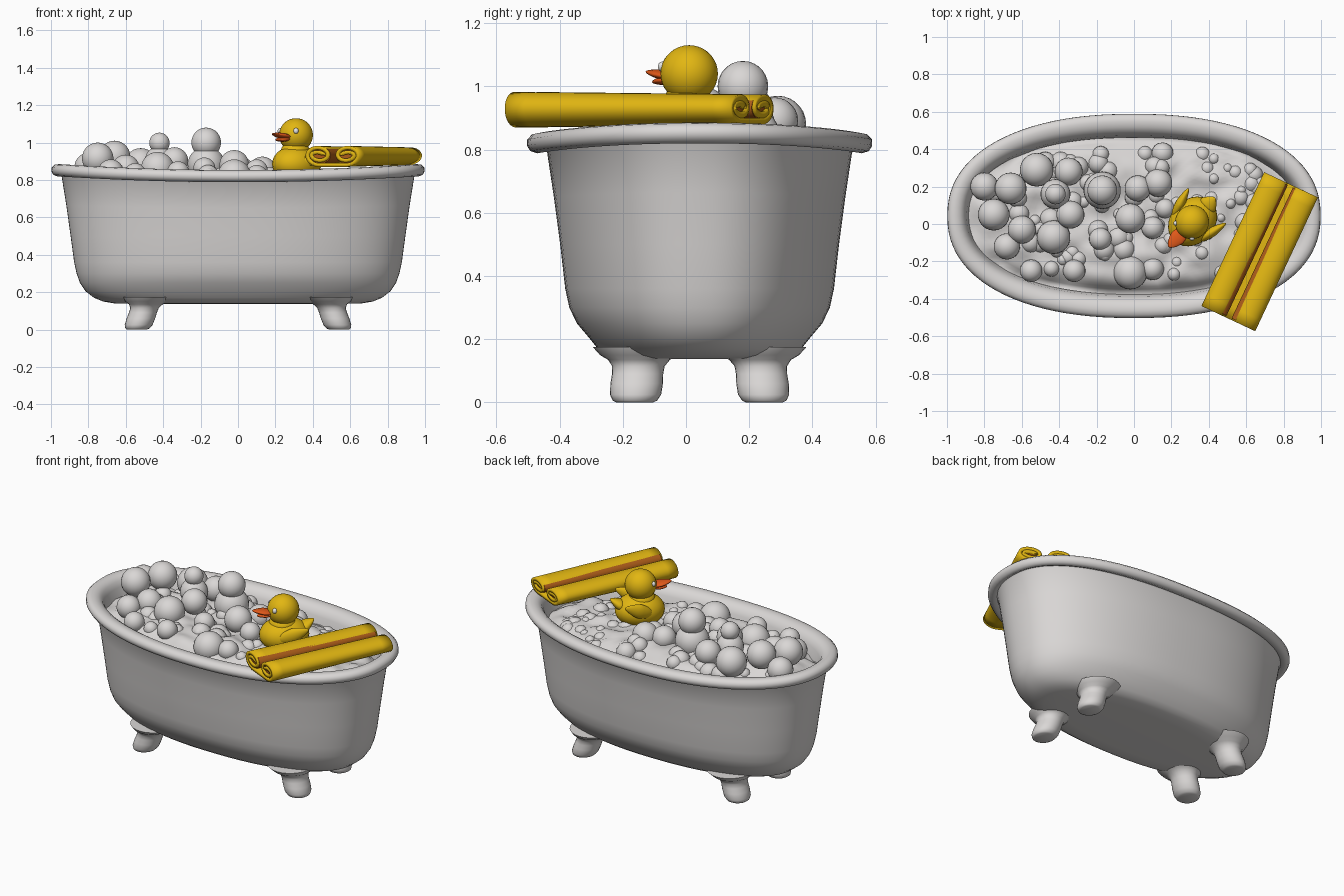
import bpy, bmesh, math, random
from mathutils import Vector, Matrix, noise

if "Cube" in bpy.data.objects:
    bpy.data.objects.remove(bpy.data.objects["Cube"])

random.seed(4)
CY = 0.043  # tub centre in y


def material(name, rgb):
    m = bpy.data.materials.new(name)
    m.diffuse_color = (*rgb, 1)
    m.use_nodes = True
    m.node_tree.nodes["Principled BSDF"].inputs["Base Color"].default_value = m.diffuse_color
    return m


WHITE = material("enamel_white", (0.70, 0.68, 0.67))
YELLOW = material("warm_yellow", (0.76, 0.47, 0.006))
ORANGE = material("beak_orange", (0.75, 0.10, 0.01))
RUST = material("towel_shadow_orange", (0.42, 0.11, 0.01))
EYE = material("eye_white", (0.85, 0.85, 0.83))


def finish(name, bm, mat, angle=60):
    bmesh.ops.recalc_face_normals(bm, faces=bm.faces)
    me = bpy.data.meshes.new(name)
    bm.to_mesh(me)
    bm.free()
    ob = bpy.data.objects.new(name, me)
    bpy.context.collection.objects.link(ob)
    me.materials.append(mat)
    bpy.ops.object.select_all(action='DESELECT')
    ob.select_set(True)
    bpy.context.view_layer.objects.active = ob
    bpy.ops.object.shade_smooth_by_angle(angle=math.radians(angle))
    return ob


def loft(bm, rings, cap_start=True, cap_end=True):
    loops = [[bm.verts.new(p) for p in r] for r in rings]
    n = len(loops[0])
    for a, b in zip(loops, loops[1:]):
        for i in range(n):
            j = (i + 1) % n
            bm.faces.new((a[i], a[j], b[j], b[i]))
    if cap_start:
        bm.faces.new(loops[0])
    if cap_end:
        bm.faces.new(loops[-1])


def oval(hx, hy, n=2.25, count=96):
    pts = []
    for i in range(count):
        a = math.tau * i / count
        c, s = math.cos(a), math.sin(a)
        pts.append((math.copysign(abs(c) ** (2 / n), c) * hx,
                    math.copysign(abs(s) ** (2 / n), s) * hy + CY))
    return pts


# Tub: outer wall, rolled rim, inner wall; the rim rises toward both ends
profile = [(.55, .20, .138), (.66, .265, .14), (.72, .295, .15), (.77, .322, .17), (.815, .35, .205),
           (.845, .388, .25), (.863, .412, .30), (.876, .425, .36), (.895, .441, .5), (.918, .461, .65),
           (.943, .482, .79), (.948, .488, .798), (.968, .513, .788), (.988, .535, .795), (.998, .546, .812),
           (.996, .545, .832), (.98, .53, .848), (.955, .505, .853), (.93, .475, .848), (.91, .45, .832),
           (.895, .43, .80), (.875, .41, .70), (.84, .38, .45), (.72, .29, .25)]
bm = bmesh.new()
loft(bm, [[(x, y, z + .035 * x * x * min(1, max(0, (z - .5) / .3))) for x, y in oval(hx, hy)]
          for hx, hy, z in profile])
finish("bathtub", bm, WHITE)

# Four stubby feet that flare into the tub bottom
foot = [(0, .058), (.006, .07), (.025, .081), (.06, .083), (.09, .081), (.115, .083),
        (.135, .098), (.15, .125), (.175, .15)]
for sx in (-1, 1):
    for sy in (-1, 1):
        bm = bmesh.new()
        rings = []
        for z, r in foot:
            cx, cy = sx * (.54 - .35 * z), CY + sy * (.205 - .1 * z)
            rings.append([(cx + r * .92 * math.cos(math.tau * i / 28), cy + r * math.sin(math.tau * i / 28), z)
                          for i in range(28)])
        loft(bm, rings)
        finish("tub_foot", bm, WHITE)


# Foam surface: lumpy sheet, higher on the left
def foam_height(x, y):
    edge = min(1, (abs(x) / .87) ** 2.25 + (abs(y - CY) / .40) ** 2.25)
    base = .835 - .03 * min(1, max(0, x + .1))
    return base + .035 * noise.noise(Vector((x * 9, y * 9, 3))) - .07 * edge ** 4


bm = bmesh.new()
rings = []
for k in range(30, 0, -1):
    rings.append([(x, y, foam_height(x, y)) for x, y in oval(.885 * k / 30, .42 * k / 30)])
loft(bm, rings, cap_start=False)
finish("foam_surface", bm, WHITE, 180)


def ball(bm, pos, r, u=22, v=14):
    bmesh.ops.create_uvsphere(bm, u_segments=u, v_segments=v, radius=r, matrix=Matrix.Translation(pos))


# Foam bubbles: large ones placed, small ones scattered
big = [(-.17, .18, 1.0, .08), (-.42, .16, .998, .055), (-.75, .05, .915, .085), (-.66, .19, .925, .085),
       (-.80, .20, .87, .075), (-.43, -.07, .86, .09), (-.02, .03, .88, .08), (-.02, -.26, .82, .09),
       (-.32, -.25, .84, .06), (-.18, -.08, .86, .06), (-.52, .29, .88, .09), (-.35, .28, .89, .075),
       (.13, .22, .85, .075), (-.60, -.03, .86, .075), (-.55, -.25, .83, .06), (-.34, .05, .90, .075),
       (-.17, .18, .88, .10), (-.42, .16, .90, .08), (.10, -.24, .82, .06), (.10, -.02, .85, .06),
       (-.68, -.12, .84, .07), (.02, .19, .85, .07)]
bm = bmesh.new()
for x, y, z, r in big:
    ball(bm, (x, y, z), r)
placed = 0
while placed < 95:
    x, y = random.uniform(-.8, .72), random.uniform(-.31, .38)
    if (abs(x) / .85) ** 2.25 + (abs(y - CY) / .39) ** 2.25 > .85:
        continue
    r = random.uniform(.03, .062) * (1 if x < .25 else .85)
    ball(bm, (x, y, foam_height(x, y) - r * (.35 if x < .2 else .6)), r, 16, 10)
    placed += 1
finish("foam_bubbles", bm, WHITE, 180)

# Duck, built facing local +x, then turned toward the front left
DUCK = Matrix.Translation((.31, .01, 0)) @ Matrix.Rotation(math.radians(-133), 4, 'Z')


def blob(name, pos, size, mat, pitch=0, yaw=0, taper=0):
    bm = bmesh.new()
    bmesh.ops.create_uvsphere(bm, u_segments=28, v_segments=18, radius=1)
    for v in bm.verts:  # narrow toward +x when tapered
        v.co.y *= 1 - taper * max(0, v.co.x)
        v.co.z *= 1 - taper * max(0, v.co.x)
    m = (DUCK @ Matrix.Translation(pos) @ Matrix.Rotation(yaw, 4, 'Z')
         @ Matrix.Rotation(-pitch, 4, 'Y') @ Matrix.Diagonal((*size, 1)))
    bm.transform(m)
    return finish(name, bm, mat, 180)


blob("duck_body", (-.005, 0, .885), (.145, .118, .10), YELLOW)
blob("duck_neck", (.005, 0, .95), (.08, .078, .06), YELLOW)
blob("duck_head", (0, 0, 1.04), (.092, .09, .09), YELLOW)
blob("duck_tail", (-.13, 0, .93), (.06, .05, .03), YELLOW, pitch=.6, yaw=math.pi, taper=.5)
blob("duck_beak_top", (.115, 0, 1.037), (.068, .042, .015), ORANGE, pitch=.15, taper=.3)
blob("duck_beak_bottom", (.105, 0, 1.018), (.05, .036, .014), ORANGE, pitch=-.1, taper=.3)
for s in (-1, 1):
    blob("duck_wing", (-.035, s * .115, .925), (.095, .026, .042), YELLOW, pitch=.4,
         yaw=math.pi - s * .25, taper=.4)
    blob("duck_eye", (.062, s * .058, 1.062), (.014, .014, .016), EYE)

# Rolled towel: a sheet scrolled inward from both sides, laid across the rim
LENGTH = .79
TOWEL = Matrix.Translation((.672, -.148, .932)) @ Matrix.Rotation(math.atan2(-.424, .905), 4, 'Z')


def towel_point(u, t, z):  # the far end is slightly flatter
    return TOWEL @ Vector((u, t * LENGTH, z * (.92 - .2 * t)))


half = []
for i in range(71):
    a = i / 70 * 1.75
    d = .024 * a
    half.append((.083 + (.072 - d) * math.cos(math.tau * a - math.pi / 2),
                 (.051 - d) * math.sin(math.tau * a - math.pi / 2)))
path = [(-u, z) for u, z in reversed(half)] + half
bm = bmesh.new()
rows = [[bm.verts.new(towel_point(u, k / 12 - .5, z)) for u, z in path] for k in range(13)]
for a, b in zip(rows, rows[1:]):
    for i in range(len(path) - 1):
        bm.faces.new((a[i], a[i + 1], b[i + 1], b[i]))
towel = finish("rolled_towel", bm, YELLOW, 50)
mod = towel.modifiers.new("thickness", 'SOLIDIFY')
mod.thickness = .02
mod.offset = 0

# Dark inside of the two rolls, set back from the ends
for s in (-1, 1):
    bm = bmesh.new()
    loft(bm, [[towel_point(s * .083 + .068 * math.cos(math.tau * i / 32), t,
                           .046 * math.sin(math.tau * i / 32)) for i in range(32)] for t in (-.488, .488)])
    finish("towel_roll_core", bm, RUST, 50)
